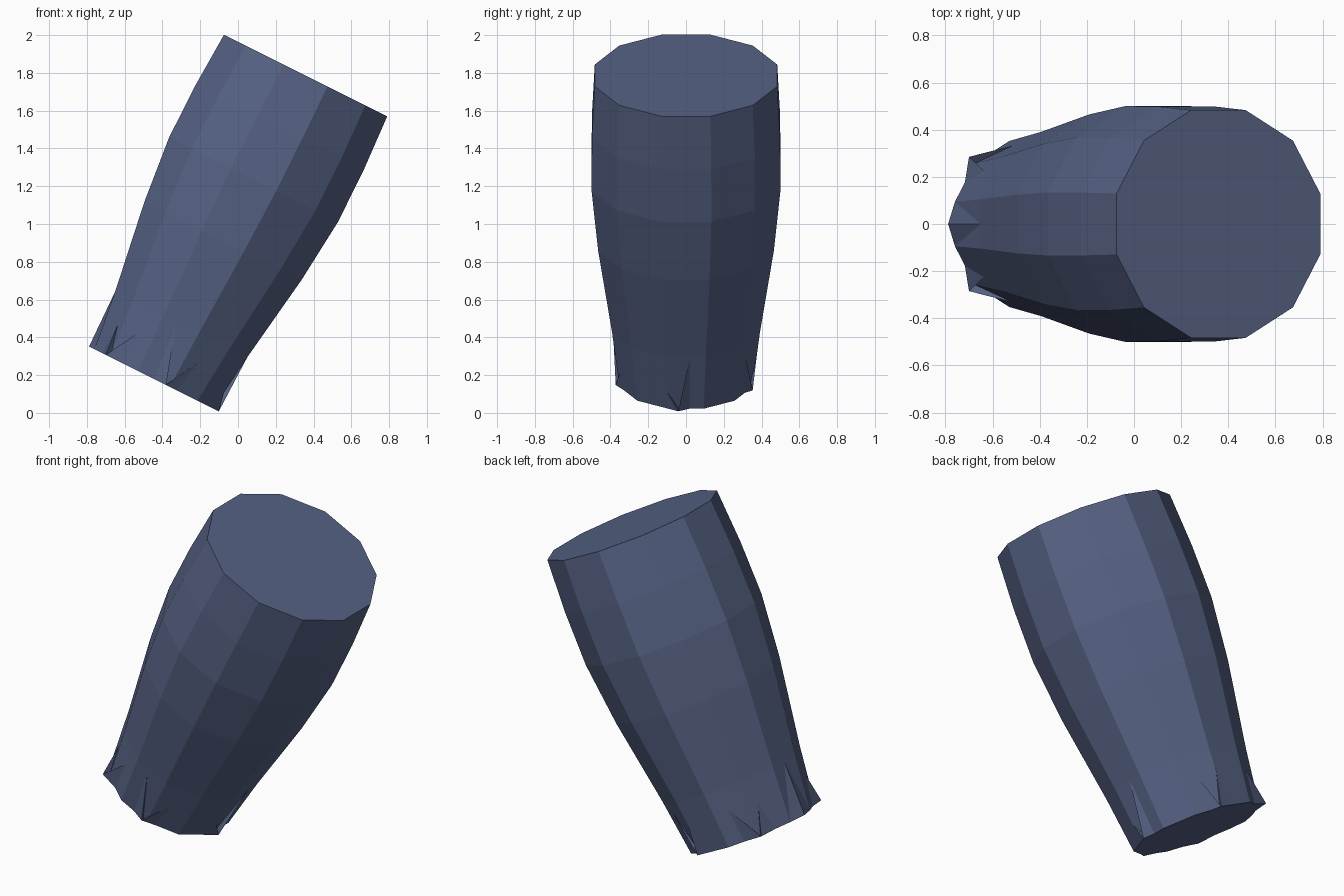
import bpy, bmesh
from math import sin, cos, radians, atan
from mathutils import Matrix

if "Cube" in bpy.data.objects:
    bpy.data.objects.remove(bpy.data.objects["Cube"])

SIDES = 12
STEP = radians(360 / SIDES)
# (height along the leg, half width across the flats)
PROFILE = [(0, .352), (.325, .391), (.82, .465), (1.18, .5), (1.49, .4985), (1.796, .483)]
TILT = Matrix.Translation((-.445, 0, .18)) @ Matrix.Rotation(atan(.5), 4, 'Y')

denim = bpy.data.materials.new("slate blue cloth")
denim.diffuse_color = (.093, .122, .231, 1)
denim.use_nodes = True
denim.node_tree.nodes["Principled BSDF"].inputs["Base Color"].default_value = denim.diffuse_color


def half_width(u):
    for (u0, w0), (u1, w1) in zip(PROFILE, PROFILE[1:]):
        if u <= u1:
            return w0 + (w1 - w0) * (u - u0) / (u1 - u0)
    return PROFILE[-1][1]


def polar(deg, r, u):
    a = radians(deg)
    return (r * cos(a), r * sin(a), u)


def on_surface(deg, u):
    """Point on the flat-sided wall at a given angle and height."""
    a = radians(deg)
    off = (a + STEP / 2) % STEP - STEP / 2
    return polar(deg, half_width(u) / cos(off), u)


def make_object(name, bm):
    bmesh.ops.recalc_face_normals(bm, faces=bm.faces)
    bm.transform(TILT)
    me = bpy.data.meshes.new(name)
    bm.to_mesh(me)
    bm.free()
    me.materials.append(denim)
    bpy.context.collection.objects.link(bpy.data.objects.new(name, me))


# trouser leg: lofted twelve-sided rings with closed ends
bm = bmesh.new()
rings = [[bm.verts.new(on_surface(15 + 30 * i, u)) for i in range(SIDES)] for u, _ in PROFILE]
for low, high in zip(rings, rings[1:]):
    for i in range(SIDES):
        j = (i + 1) % SIDES
        bm.faces.new((low[i], low[j], high[j], high[i]))
bm.faces.new(rings[0])
bm.faces.new(rings[-1])
make_object("trouser_leg", bm)

# hem creases: foot angle, foot radius, then spikes (apex angle, apex height, hem angle)
FOLDS = [
    (-6, .386, [(3, .325, 3), (-15, .10, -15)]),
    (180, .384, [(180, .32, 165), (180, .32, 195)]),
    (135, .403, [(118, .195, 120), (143, .17, 150)]),
    (-135, .403, [(-118, .195, -120), (-143, .17, -150)]),
    (-79, .379, [(-93, .293, -90), (-62, .19, -68)]),
    (69, .378, [(55, .245, 62), (76, .22, 80)]),
]
bm = bmesh.new()
for foot, radius, spikes in FOLDS:
    for apex, u, hem in spikes:
        f = bm.verts.new(polar(foot, radius, 0))
        a = bm.verts.new(on_surface(apex, u))
        h = bm.verts.new(on_surface(hem, 0))
        c = bm.verts.new(polar(foot, .33, 0))
        for tri in ((f, a, h), (f, a, c), (f, h, c), (a, h, c)):
            bm.faces.new(tri)
make_object("hem_creases", bm)
